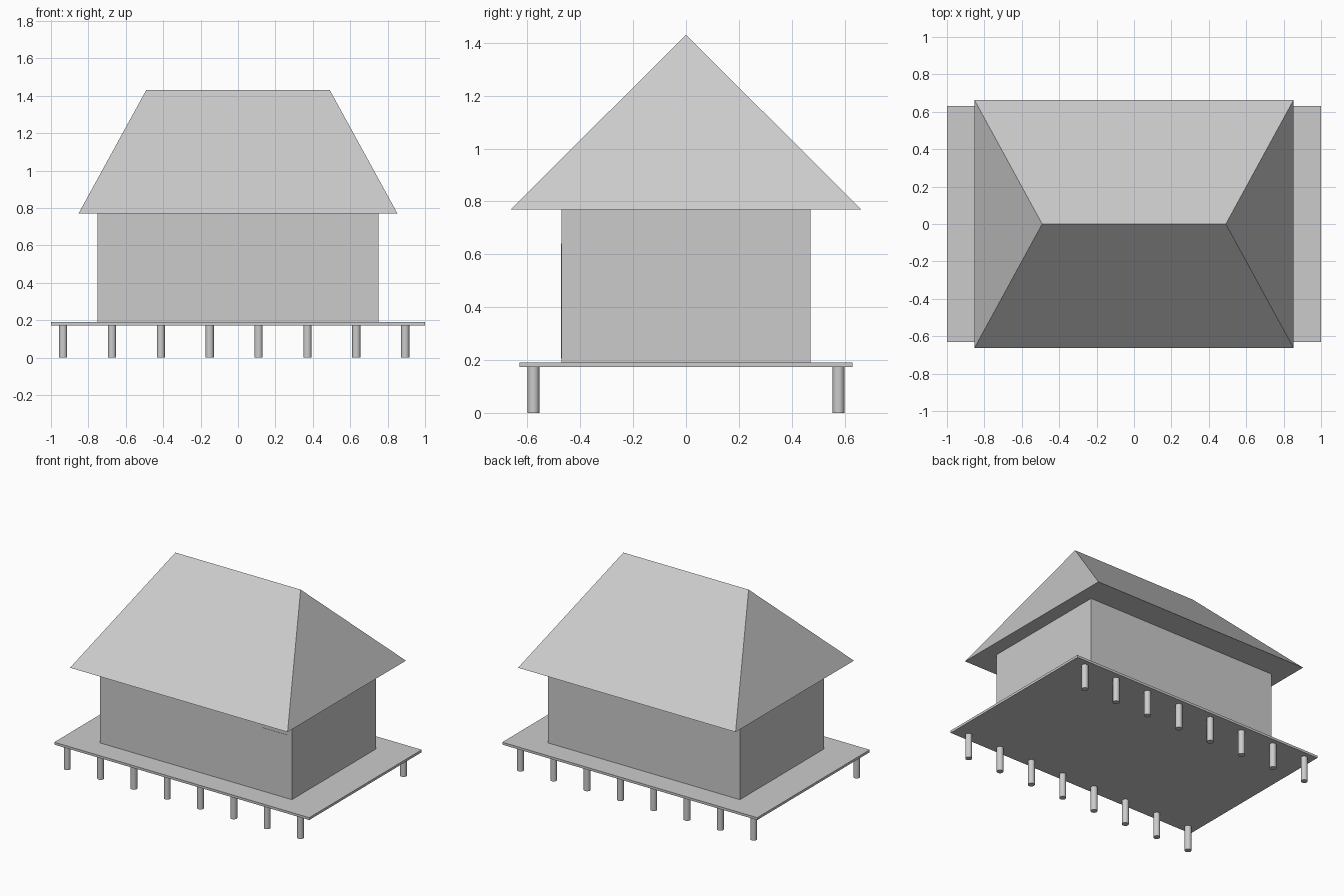
import bpy, bmesh

if "Cube" in bpy.data.objects:
    bpy.data.objects.remove(bpy.data.objects["Cube"])


def add_box(name, x0, x1, y0, y1, z0, z1):
    bpy.ops.mesh.primitive_cube_add(
        size=1, location=((x0 + x1) / 2, (y0 + y1) / 2, (z0 + z1) / 2))
    ob = bpy.context.object
    ob.name = name
    ob.scale = (x1 - x0, y1 - y0, z1 - z0)
    bpy.ops.object.transform_apply(location=False, rotation=False, scale=True)
    return ob


# Raised deck, house body and thin door panel
add_box("deck", -1, 1, -0.63, 0.63, 0.173, 0.19)
add_box("walls", -0.752, 0.752, -0.47, 0.47, 0.19, 0.77)
add_box("door", 0.514, 0.722, -0.472, -0.47, 0.206, 0.64)

# Hipped roof: box whose top is pinched into a ridge
roof = add_box("roof", -0.853, 0.853, -0.663, 0.663, 0.77, 1.43)
bm = bmesh.new()
bm.from_mesh(roof.data)
for v in bm.verts:
    if v.co.z > 0:
        v.co.x *= 0.491 / 0.853
        v.co.y = 0
bmesh.ops.remove_doubles(bm, verts=bm.verts, dist=0.001)
bmesh.ops.recalc_face_normals(bm, faces=bm.faces)
bm.to_mesh(roof.data)
bm.free()

# Two rows of round stilts under the deck edges
for row, y in (("front", -0.577), ("back", 0.577)):
    for i in range(8):
        bpy.ops.mesh.primitive_cylinder_add(
            vertices=24, radius=0.022, depth=0.173,
            location=(-0.935 + i * 0.2613, y, 0.0865))
        bpy.context.object.name = f"{row}_stilt_{i + 1}"
        bpy.ops.object.shade_smooth_by_angle()
